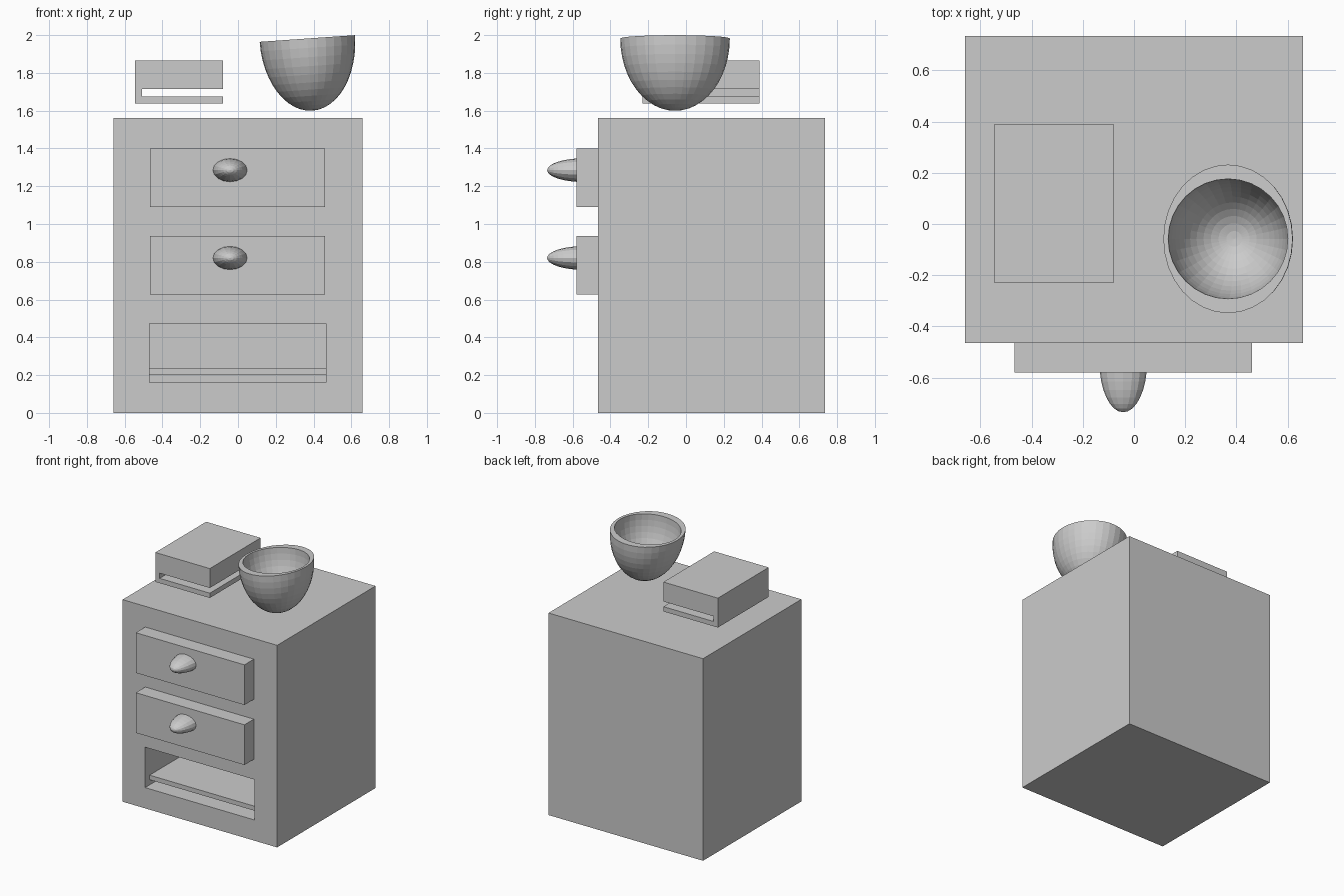
import bpy, bmesh, math
from mathutils import Matrix, Vector

if "Cube" in bpy.data.objects:
    bpy.data.objects.remove(bpy.data.objects["Cube"])


def finish(name, bm):
    bmesh.ops.recalc_face_normals(bm, faces=bm.faces)
    mesh = bpy.data.meshes.new(name)
    bm.to_mesh(mesh)
    bm.free()
    obj = bpy.data.objects.new(name, mesh)
    bpy.context.collection.objects.link(obj)
    return obj


def box(name, x, y, z):
    bm = bmesh.new()
    bmesh.ops.create_cube(bm, size=1)
    for v in bm.verts:
        v.co = [(a + b) / 2 + c * (b - a) for (a, b), c in zip((x, y, z), v.co)]
    return finish(name, bm)


def ellipsoid(name, centre, radii, segs, rings, axis_y=False):
    bm = bmesh.new()
    bmesh.ops.create_uvsphere(bm, u_segments=segs, v_segments=rings, radius=1)
    if axis_y:
        bm.transform(Matrix.Rotation(math.pi / 2, 4, 'X'))
    for v in bm.verts:
        v.co = Vector(centre) + Vector([c * r for c, r in zip(v.co, radii)])
    return finish(name, bm)


# Cabinet body with the open bottom bay cut out of the front
cabinet = box("cabinet", (-.66, .66), (-.465, .735), (0, 1.56))
cutter = box("bay_cutter", (-.468, .465), (-.6, .55), (.16, .472))
cutter.hide_render = True
mod = cabinet.modifiers.new("bay", 'BOOLEAN')
mod.operation = 'DIFFERENCE'
mod.solver = 'EXACT'
mod.object = cutter
bpy.context.view_layer.objects.active = cabinet
bpy.ops.object.modifier_apply(modifier=mod.name)
bpy.data.objects.remove(cutter)

# Shelf set back inside the bay
box("bay_shelf", (-.468, .465), (-.41, .55), (.20, .235))

# Two drawers with egg-shaped knobs
for label, z0, knob_z in (("upper", 1.09, 1.285), ("lower", .627, .82)):
    box(label + "_drawer", (-.467, .461), (-.58, -.44), (z0, z0 + .31))
    ellipsoid(label + "_knob", (-.042, -.54, knob_z), (.093, .195, .063), 16, 16, True)

# Closed book: a C-shaped profile swept front to back
profile = [(-.545, 1.638), (-.08, 1.638), (-.08, 1.675), (-.508, 1.675),
           (-.508, 1.715), (-.08, 1.715), (-.08, 1.865), (-.545, 1.865)]
bm = bmesh.new()
face = bm.faces.new([bm.verts.new((x, -.23, z)) for x, z in profile])
ext = bmesh.ops.extrude_face_region(bm, geom=[face])
bmesh.ops.translate(bm, vec=(0, .62, 0),
                    verts=[g for g in ext["geom"] if isinstance(g, bmesh.types.BMVert)])
finish("book", bm)

# Bowl: outer and inner half ellipsoids joined by a flat rim, slightly tilted
SEGS, RINGS = 32, 12
bm = bmesh.new()
loops = []
for rx, ry, depth, order in ((.253, .29, .383, range(1, RINGS + 1)),
                             (.234, .234, .35, range(RINGS, 0, -1))):
    for i in order:
        t = i / RINGS * math.pi / 2
        loops.append([bm.verts.new((rx * math.sin(t) * math.cos(a),
                                    ry * math.sin(t) * math.sin(a),
                                    -depth * math.cos(t)))
                      for a in (k * math.tau / SEGS for k in range(SEGS))])
for a, b in zip(loops, loops[1:]):
    for k in range(SEGS):
        n = (k + 1) % SEGS
        bm.faces.new((a[k], a[n], b[n], b[k]))
for ring, depth in ((loops[0], .383), (loops[-1], .35)):
    pole = bm.verts.new((0, 0, -depth))
    for k in range(SEGS):
        bm.faces.new((pole, ring[k], ring[(k + 1) % SEGS]))
bowl = finish("bowl", bm)
bowl.location = (.367, -.058, 1.982)
bowl.rotation_euler = (0, math.radians(-4), 0)
